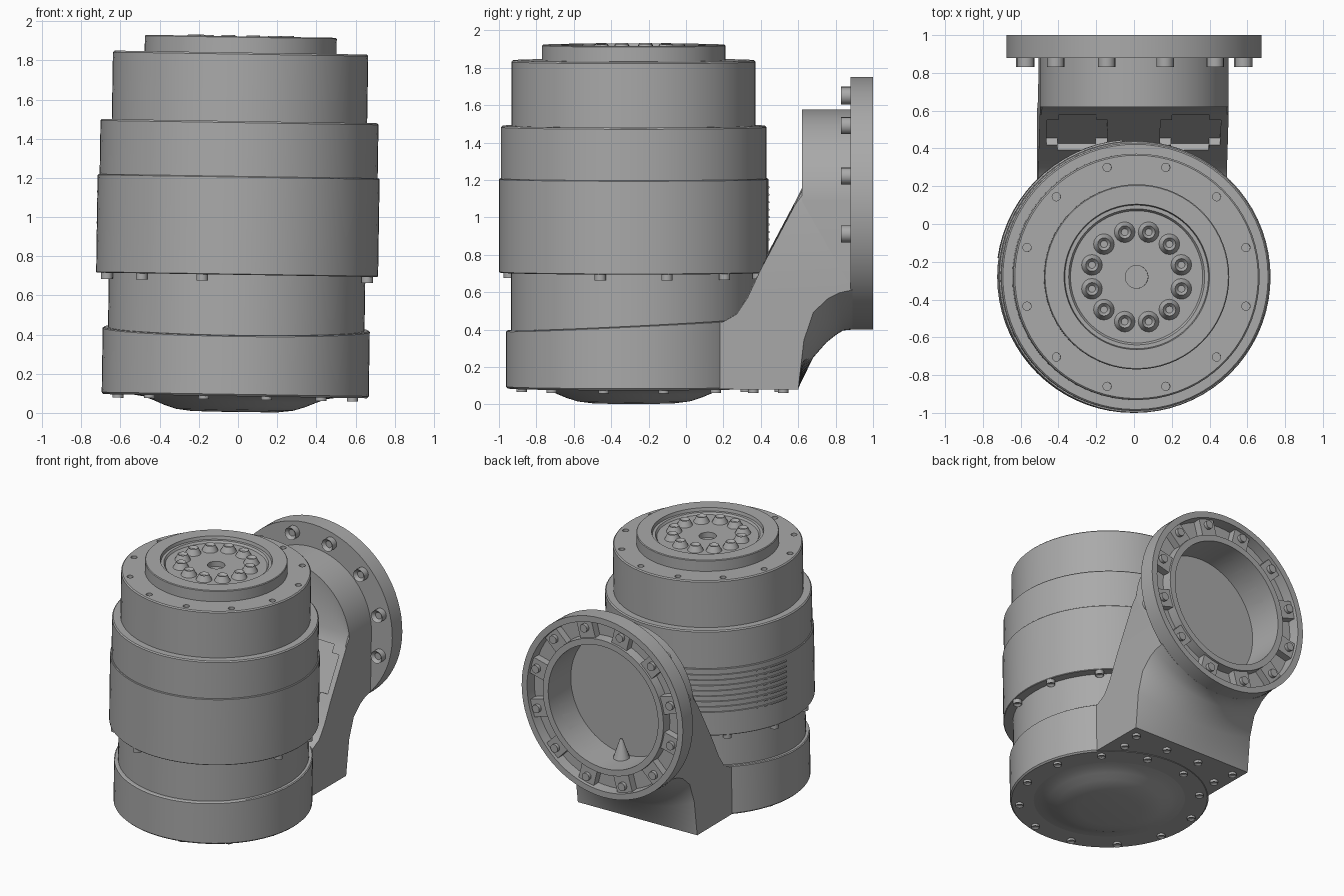
import bpy, bmesh, math
from mathutils import Matrix, Vector

cube = bpy.data.objects.get("Cube")
if cube:
    bpy.data.objects.remove(cube)

grey = bpy.data.materials.new("housing_grey")
grey.use_nodes = True
grey.diffuse_color = (0.4, 0.4, 0.4, 1)
grey.node_tree.nodes["Principled BSDF"].inputs["Base Color"].default_value = (0.4, 0.4, 0.4, 1)

AXIS = Vector((0, -0.28, 0))            # motor axis
HUB = Vector((0, 0, 1.075))             # rear flange centre
UP = Matrix.Identity(4)
DOWN = Matrix.Rotation(math.pi, 4, 'X')
BACK = Matrix.Rotation(-math.pi / 2, 4, 'X')   # local z points to +y
FRONT = Matrix.Rotation(math.pi / 2, 4, 'X')   # local z points to -y
CLOCK = [15 + 30 * k for k in range(12)]
parts = []


def finish(name, bm):
    bmesh.ops.recalc_face_normals(bm, faces=bm.faces)
    mesh = bpy.data.meshes.new(name)
    bm.to_mesh(mesh)
    bm.free()
    mesh.materials.append(grey)
    ob = bpy.data.objects.new(name, mesh)
    bpy.context.collection.objects.link(ob)
    parts.append(ob)
    return ob


def lathe(name, profile, origin=AXIS, turn=UP, closed=False, start=0, sweep=360):
    """Spin a (radius, height) profile about its local z axis."""
    bm = bmesh.new()
    rot = Matrix.Rotation(math.radians(start), 4, 'Z')
    vs = [bm.verts.new(rot @ Vector((r, 0, h))) for r, h in profile]
    pairs = list(zip(vs, vs[1:])) + ([(vs[-1], vs[0])] if closed else [])
    edges = [bm.edges.new(p) for p in pairs]
    bmesh.ops.spin(bm, geom=vs + edges, cent=(0, 0, 0), axis=(0, 0, 1),
                   angle=math.radians(sweep), steps=max(8, sweep // 5))
    bmesh.ops.remove_doubles(bm, verts=bm.verts, dist=0.0005)
    if sweep < 360:
        bmesh.ops.holes_fill(bm, edges=bm.edges, sides=8)
    bm.transform(Matrix.Translation(origin) @ turn)
    return finish(name, bm)


def drum(name, r, z0, z1, c=0.008):
    return lathe(name, [(0, z0), (r - c, z0), (r, z0 + c), (r, z1 - c), (r - c, z1), (0, z1)])


def ring(radius, height, angles=CLOCK, origin=AXIS, back=False):
    """Points on a bolt circle around the motor axis or the flange axis."""
    out = []
    for a in map(math.radians, angles):
        u, v = radius * math.cos(a), radius * math.sin(a)
        out.append(origin + (Vector((u, height, v)) if back else Vector((u, v, height))))
    return out


def studs(name, points, r, length, turn=UP, top=1.0, socket=True, sides=16):
    """Cylinders or bolts rising from each point, with a sunk socket."""
    bm = bmesh.new()
    for p in points:
        m = Matrix.Translation(p) @ turn
        made = bmesh.ops.create_cone(bm, cap_ends=True, segments=sides, radius1=r, radius2=r * top,
                                     depth=length, matrix=m @ Matrix.Translation((0, 0, length / 2)))
        if socket:
            n = turn.to_3x3() @ Vector((0, 0, 1))
            faces = {f for v in made["verts"] for f in v.link_faces}
            cap = max(faces, key=lambda f: f.calc_center_median().dot(n))
            bmesh.ops.inset_region(bm, faces=[cap], thickness=r * top * 0.45)
            bmesh.ops.translate(bm, verts=cap.verts, vec=-n * length * 0.4)
    return finish(name, bm)


def cut(target, cutter):
    cutter.hide_render = True
    mod = target.modifiers.new("cut", 'BOOLEAN')
    mod.operation, mod.solver, mod.object = 'DIFFERENCE', 'EXACT', cutter
    bpy.context.view_layer.objects.active = target
    bpy.ops.object.modifier_apply(modifier=mod.name)
    parts.remove(cutter)
    bpy.data.objects.remove(cutter)


# Stacked motor housing
drum("lower_body", 0.655, 0.2, 0.72)
drum("main_housing", 0.72, 0.705, 1.208, 0.004)
drum("upper_housing", 0.71, 1.2, 1.49)
top_housing = drum("top_housing", 0.652, 1.48, 1.84)
cut(top_housing, studs("hole_cutter", ring(0.6, 1.8), 0.022, 0.1, socket=False))
lathe("output_ring", [(0, 1.82), (0.49, 1.82), (0.49, 1.918), (0.485, 1.923), (0.385, 1.923),
                      (0.38, 1.9), (0.36, 1.9), (0.35, 1.885), (0.06, 1.885), (0.06, 1.845), (0, 1.845)])
studs("output_bolts", ring(0.245, 1.883), 0.056, 0.045, top=0.6)
studs("collar_bolts", ring(0.688, 0.71, [a for a in CLOCK if a not in (285, 315)]), 0.03, 0.036, DOWN)

# Cooling ribs on one side
for i in range(8):
    z = 0.87 + i * 0.04
    lathe(f"cooling_rib_{i + 1}", [(0.7, z), (0.728, z + 0.005), (0.728, z + 0.015), (0.7, z + 0.02)],
          closed=True, start=95, sweep=77)

# Base cup with a sloping rim
cup = lathe("base_cup", [(0, 0.085), (0.672, 0.085), (0.682, 0.095), (0.682, 0.39), (0.675, 0.395), (0.64, 0.395)])
for v in cup.data.vertices:
    if v.co.z > 0.3:
        v.co.z += 0.05 * (v.co.y + 0.96)
lathe("bottom_dome", [(0, 0.004), (0.22, 0.006), (0.3, 0.016), (0.36, 0.035), (0.42, 0.06),
                      (0.47, 0.078), (0.54, 0.088)])
foot = [Vector((s * x, y, 0.09)) for s in (-1, 1) for x, y in ((0.4, 0.36), (0.43, 0.52), (0.14, 0.5))]
studs("bottom_bolts", ring(0.62, 0.09) + foot, 0.028, 0.022, DOWN)

# Arm: side profiles across the width, flaring from a straight foot to the round flange
FOOT_TO_NECK = [(0, 0.09), (0, 0.43), (0.2, 0.45), (0.27, 0.49), (0.33, 0.58), (0.4, 0.73), (0.58, 1.07)]
CREASE = [(0.89, 0.62), (0.82, 0.605), (0.76, 0.575), (0.68, 0.5), (0.63, 0.35), (0.6, 0.087)]
KEEL = [(0.89, 0.4), (0.84, 0.395), (0.8, 0.37), (0.75, 0.33), (0.68, 0.25), (0.6, 0.087)]
bm = bmesh.new()
columns = []
STEPS = 32
for i in range(STEPS + 1):
    x = -0.5 * math.cos(math.pi * i / STEPS)
    crown = HUB.z + math.sqrt(0.2505 - x * x)
    bulge = (math.sqrt(0.675 ** 2 - x * x) - 0.453) / (0.675 - 0.453)
    outline = FOOT_TO_NECK + [(0.62, min(1.15, crown - 0.005)), (0.62, crown), (0.89, crown)]
    outline += [tuple(Vector(c).lerp(Vector(k), bulge)) for c, k in zip(CREASE, KEEL)]
    columns.append([bm.verts.new((x, y, z)) for y, z in outline])
for a, b in zip(columns, columns[1:]):
    for j in range(len(a)):
        k = (j + 1) % len(a)
        bm.faces.new((a[j], a[k], b[k], b[j]))
bm.faces.new(columns[0])
bm.faces.new(columns[-1])
arm = finish("arm", bm)
cut(arm, studs("bore_cutter", [HUB + Vector((0, 0.72, 0))], 0.46, 0.4, BACK, socket=False, sides=72))

# Shallow pockets on the sloping face of the arm
for side in (-1, 1):
    bm = bmesh.new()
    bmesh.ops.create_cube(bm, size=1, matrix=Matrix.Diagonal((0.32, 0.4, 0.08, 1)))
    upright = [e for e in bm.edges if abs((e.verts[0].co - e.verts[1].co).z) > 0.05]
    bmesh.ops.bevel(bm, geom=upright, offset=0.06, segments=4, affect='EDGES')
    bm.transform(Matrix.Translation((side * 0.3, 0.485, 0.89)) @ Matrix.Rotation(math.radians(62), 4, 'X'))
    cut(arm, finish("pocket_cutter", bm))

# Rear mounting flange with recessed bolt channel
lathe("rear_flange", [(0.46, 0.88), (0.675, 0.88), (0.675, 1), (0.63, 1), (0.625, 0.92),
                      (0.51, 0.92), (0.505, 0.99), (0.46, 0.99)], HUB, BACK, closed=True)
bm = bmesh.new()
for a in CLOCK:
    bmesh.ops.create_cube(bm, size=1, matrix=Matrix.Translation(HUB) @ Matrix.Rotation(math.radians(a), 4, 'Y')
                          @ Matrix.Translation((0.567, 0.94, 0)) @ Matrix.Diagonal((0.13, 0.07, 0.13, 1)))
finish("flange_pads", bm)
studs("flange_bolt_heads", ring(0.597, 0.885, [a for a in CLOCK if a < 200 or a > 340], HUB, True),
      0.046, 0.055, FRONT)
studs("flange_bolt_ends", ring(0.58, 0.95, origin=HUB, back=True), 0.03, 0.05, BACK, socket=False)
studs("bore_plug", [Vector((0, 0.78, 0.61))], 0.06, 0.15, top=0.15, socket=False)

# Whole unit leans slightly sideways
lean = Matrix.Translation((0, 0, 1)) @ Matrix.Rotation(math.radians(0.9), 4, 'Y') @ Matrix.Translation((0, 0, -1))
bpy.ops.object.select_all(action='DESELECT')
for ob in parts:
    ob.data.transform(lean)
    ob.select_set(True)
bpy.context.view_layer.objects.active = parts[0]
bpy.ops.object.shade_smooth_by_angle(angle=math.radians(30))
